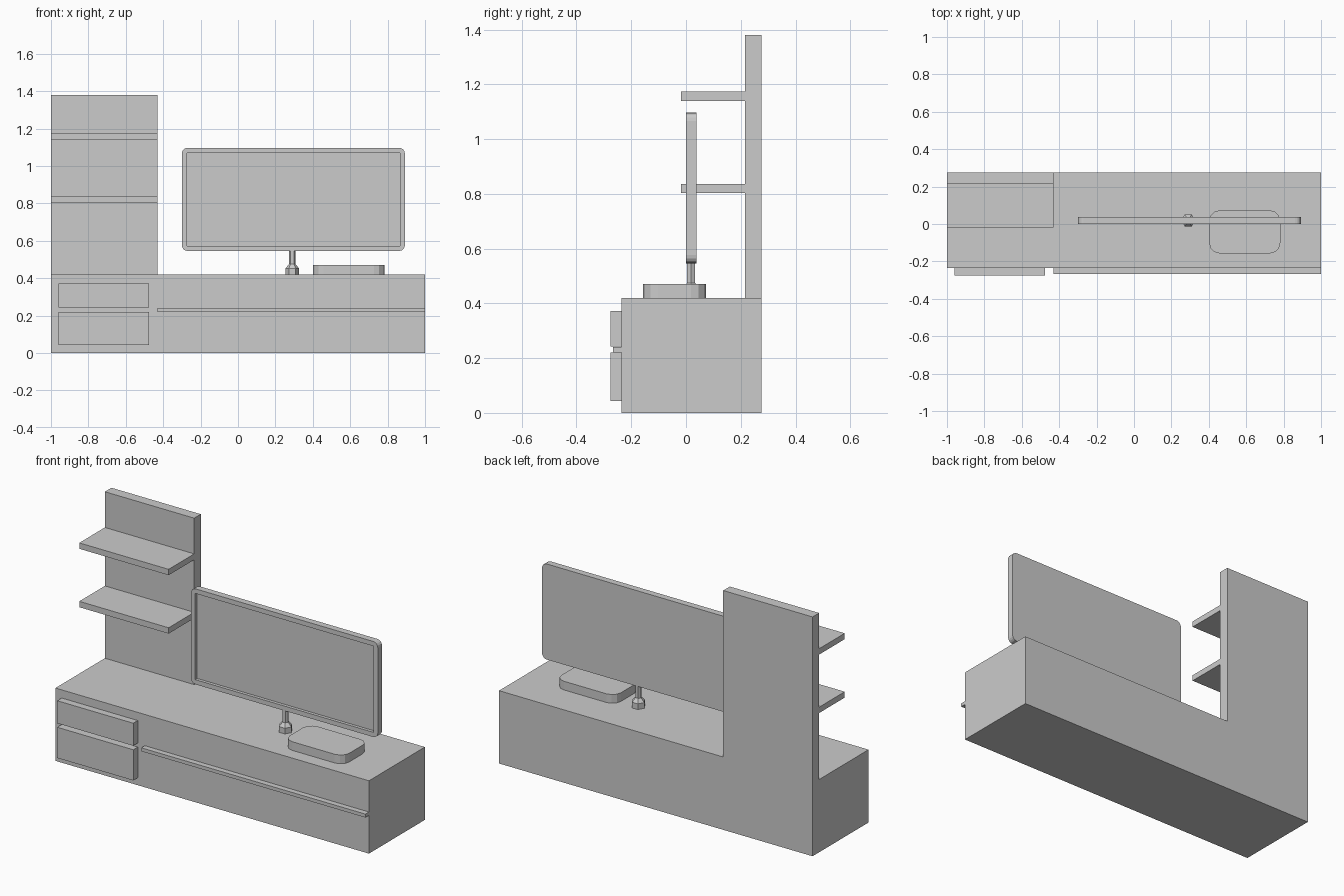
import bpy, bmesh
from math import pi, cos, sin
from mathutils import Vector

if "Cube" in bpy.data.objects:
    bpy.data.objects.remove(bpy.data.objects["Cube"])


def finish(name, bm):
    bmesh.ops.recalc_face_normals(bm, faces=bm.faces)
    me = bpy.data.meshes.new(name)
    bm.to_mesh(me)
    bm.free()
    ob = bpy.data.objects.new(name, me)
    bpy.context.collection.objects.link(ob)
    return ob


def box_bm(x, y, z):
    bm = bmesh.new()
    bmesh.ops.create_cube(bm, size=1)
    for v in bm.verts:
        v.co = [r[0] if c < 0 else r[1] for c, r in zip(v.co, (x, y, z))]
    return bm


def box(name, x, y, z):
    return finish(name, box_bm(x, y, z))


def round_edges(bm, axis, radius, segments):
    # bevel only the edges parallel to one axis
    edges = [e for e in bm.edges
             if abs((e.verts[1].co - e.verts[0].co).normalized()[axis]) > 0.99]
    bmesh.ops.bevel(bm, geom=edges, offset=radius, segments=segments,
                    profile=0.5, affect='EDGES')


LEFT = (-1, -0.43)

# cabinet body with the tall back panel pulled up from its rear left corner
bm = box_bm((-1, 1), (-0.235, 0.275), (0, 0.42))
for co, no in (((LEFT[1], 0, 0), (1, 0, 0)), ((0, 0.215, 0), (0, 1, 0))):
    bmesh.ops.bisect_plane(bm, geom=bm.verts[:] + bm.edges[:] + bm.faces[:],
                           plane_co=co, plane_no=no)
bm.normal_update()
corner = [f for f in bm.faces if f.normal.z > 0.9
          and f.calc_center_median().x < LEFT[1]
          and f.calc_center_median().y > 0.215]
ext = bmesh.ops.extrude_face_region(bm, geom=corner)
bmesh.ops.delete(bm, geom=[f for f in corner if f.is_valid], context='FACES_ONLY')
bmesh.ops.translate(bm, vec=(0, 0, 0.96),
                    verts=[g for g in ext['geom'] if isinstance(g, bmesh.types.BMVert)])
finish("cabinet_and_back_panel", bm)

# wall shelves
for name, z in (("lower_shelf", 0.803), ("upper_shelf", 1.14)):
    box(name, LEFT, (-0.018, 0.215), (z, z + 0.034))

# drawer fronts and long trim rail
box("lower_drawer_front", (-0.96, -0.475), (-0.276, -0.235), (0.043, 0.22))
box("upper_drawer_front", (-0.96, -0.475), (-0.276, -0.235), (0.243, 0.373))
box("trim_rail", (LEFT[1], 1), (-0.267, -0.235), (0.22, 0.24))

# television: rounded slab with a recessed screen
X, Z, B = (-0.30, 0.892), (0.546, 1.097), 0.027
bm = box_bm(X, (0, 0.038), Z)
round_edges(bm, 1, 0.03, 4)
bm.normal_update()
front = next(f for f in bm.faces if f.normal.y < -0.9)
outer = front.edges[:]
bmesh.ops.delete(bm, geom=[front], context='FACES_ONLY')
corners = [(X[0] + B, Z[0] + B), (X[1] - B, Z[0] + B),
           (X[1] - B, Z[1] - B), (X[0] + B, Z[1] - B)]
rim = [bm.verts.new((x, 0, z)) for x, z in corners]
deep = [bm.verts.new((x, 0.018, z)) for x, z in corners]
inner = [bm.edges.new((rim[i], rim[(i + 1) % 4])) for i in range(4)]
bmesh.ops.triangle_fill(bm, edges=outer + inner, use_beauty=True)
for i in range(4):
    j = (i + 1) % 4
    bm.faces.new((rim[i], rim[j], deep[j], deep[i]))
bm.faces.new(deep)
finish("television", bm)

# six-sided television stand, tapering to a thin neck
bm = bmesh.new()
rings = []
for r, z in ((0.037, 0.42), (0.037, 0.453), (0.017, 0.475), (0.017, 0.55)):
    rings.append([bm.verts.new((0.29 + r * cos(k * pi / 3),
                                0.019 + r * sin(k * pi / 3), z)) for k in range(6)])
for a, b in zip(rings, rings[1:]):
    for k in range(6):
        n = (k + 1) % 6
        bm.faces.new((a[k], a[n], b[n], b[k]))
bm.faces.new(rings[0])
bm.faces.new(rings[-1])
finish("television_stand", bm)

# media box with rounded corners
bm = box_bm((0.402, 0.782), (-0.157, 0.073), (0.42, 0.47))
round_edges(bm, 2, 0.055, 3)
finish("media_box", bm)
